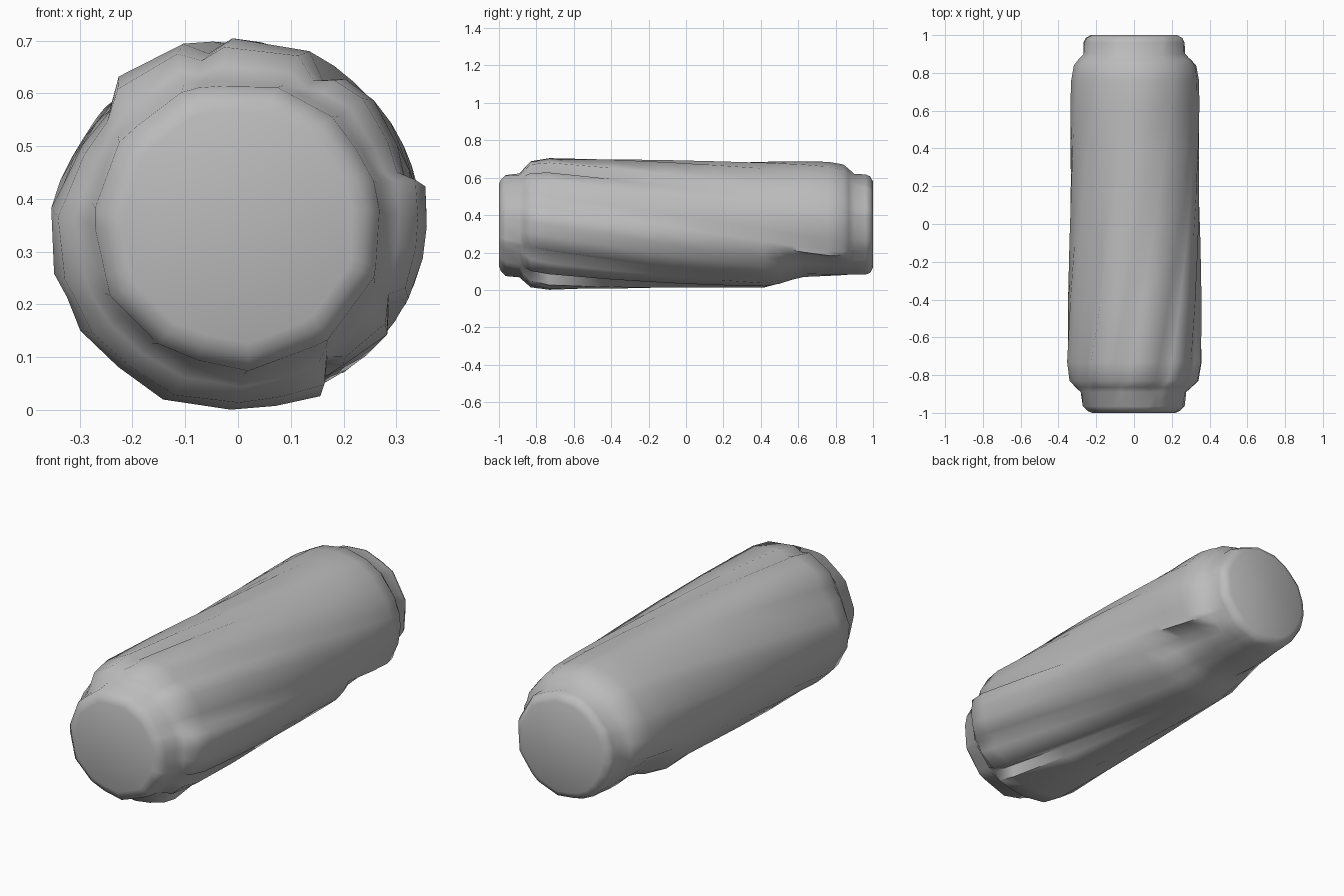
import bpy, bmesh
from math import radians, sin, cos, pi

cube = bpy.data.objects.get("Cube")
if cube:
    bpy.data.objects.remove(cube, do_unlink=True)

CENTER_Z = 0.35
CORE_SIDES = 11

grey = bpy.data.materials.new("plain grey")
grey.use_nodes = True
grey.diffuse_color = (0.5, 0.5, 0.5, 1)
grey.node_tree.nodes["Principled BSDF"].inputs["Base Color"].default_value = (0.5, 0.5, 0.5, 1)

# Cross-section of the bark: angle in degrees and radius, one step per overlapping strip
bark_section = [
    (92, 0.355), (68, 0.357), (60, 0.318), (54, 0.344), (43, 0.35), (27, 0.338),
    (16, 0.328), (12, 0.363), (0, 0.358), (-10, 0.356), (-23, 0.352), (-27, 0.322),
    (-36, 0.351), (-53, 0.332), (-58, 0.305), (-64, 0.36), (-78, 0.35), (-92, 0.35),
    (-113, 0.36), (-130, 0.352), (-146, 0.36), (-157, 0.352), (-165, 0.361),
    (-185, 0.356), (-193, 0.34), (-207, 0.332), (-221, 0.325), (-231, 0.362),
    (-253, 0.36), (-260, 0.33)]

# Along the log: position, core radius, and how much of the bark thickness is present
stations = [
    (-1.0, 0.225, 0), (-0.99, 0.25, 0), (-0.965, 0.277, 0), (-0.89, 0.286, 0),
    (-0.865, 0.286, 0.35), (-0.83, 0.286, 0.8), (-0.73, 0.286, 1), (-0.4, 0.286, 1),
    (-0.1, 0.286, 1), (0.15, 0.286, 1), (0.42, 0.286, 1), (0.5, 0.286, 1),
    (0.57, 0.286, 1), (0.63, 0.286, 1), (0.76, 0.284, 0.95), (0.84, 0.282, 0.75),
    (0.87, 0.28, 0.4), (0.9, 0.278, 0), (0.96, 0.276, 0), (0.985, 0.264, 0),
    (1.0, 0.235, 0)]


def core_radius(angle, radius):
    """Distance to the edge of the many-sided inner log."""
    step = 2 * pi / CORE_SIDES
    a = (radians(angle - 78)) % step - step / 2
    return radius * cos(step / 2) / cos(a)


def bark_left(angle, y):
    """The bark on the underside breaks off before the back end."""
    if -120 < angle < 6:
        return max(0, min(1, (0.61 - y) / 0.16))
    return 1


def ring(y, core, amount):
    """Strips stand out most at the front and settle into a smoother bark."""
    points = []
    soften = 0.75 * max(0, min(1, (y + 0.75) / 0.8))
    for start, radius in bark_section:
        angle = start - 27 * (y + 0.74)
        inner = core_radius(angle, core)
        settled = 0.33 + 0.018 * max(0, cos(radians(start - 30)))
        outer = radius * (1 - soften) + settled * soften
        r = inner + (outer - inner) * amount * bark_left(start, y)
        a = radians(angle)
        points.append((r * cos(a), y, CENTER_Z + r * sin(a)))
    return points


# Log: one skin through all the rings, capped at both ends
bm = bmesh.new()
loops = [[bm.verts.new(p) for p in ring(*s)] for s in stations]
count = len(bark_section)
for a, b in zip(loops, loops[1:]):
    for i in range(count):
        j = (i + 1) % count
        bm.faces.new((a[i], a[j], b[j], b[i]))
bm.faces.new(loops[0])
bm.faces.new(loops[-1])
bmesh.ops.recalc_face_normals(bm, faces=bm.faces)
mesh = bpy.data.meshes.new("bark_log")
bm.to_mesh(mesh)
bm.free()
mesh.materials.append(grey)
log = bpy.data.objects.new("bark_log", mesh)
bpy.context.collection.objects.link(log)
bpy.ops.object.select_all(action='DESELECT')
log.select_set(True)
bpy.context.view_layer.objects.active = log
bpy.ops.object.shade_smooth_by_angle(angle=radians(65))
